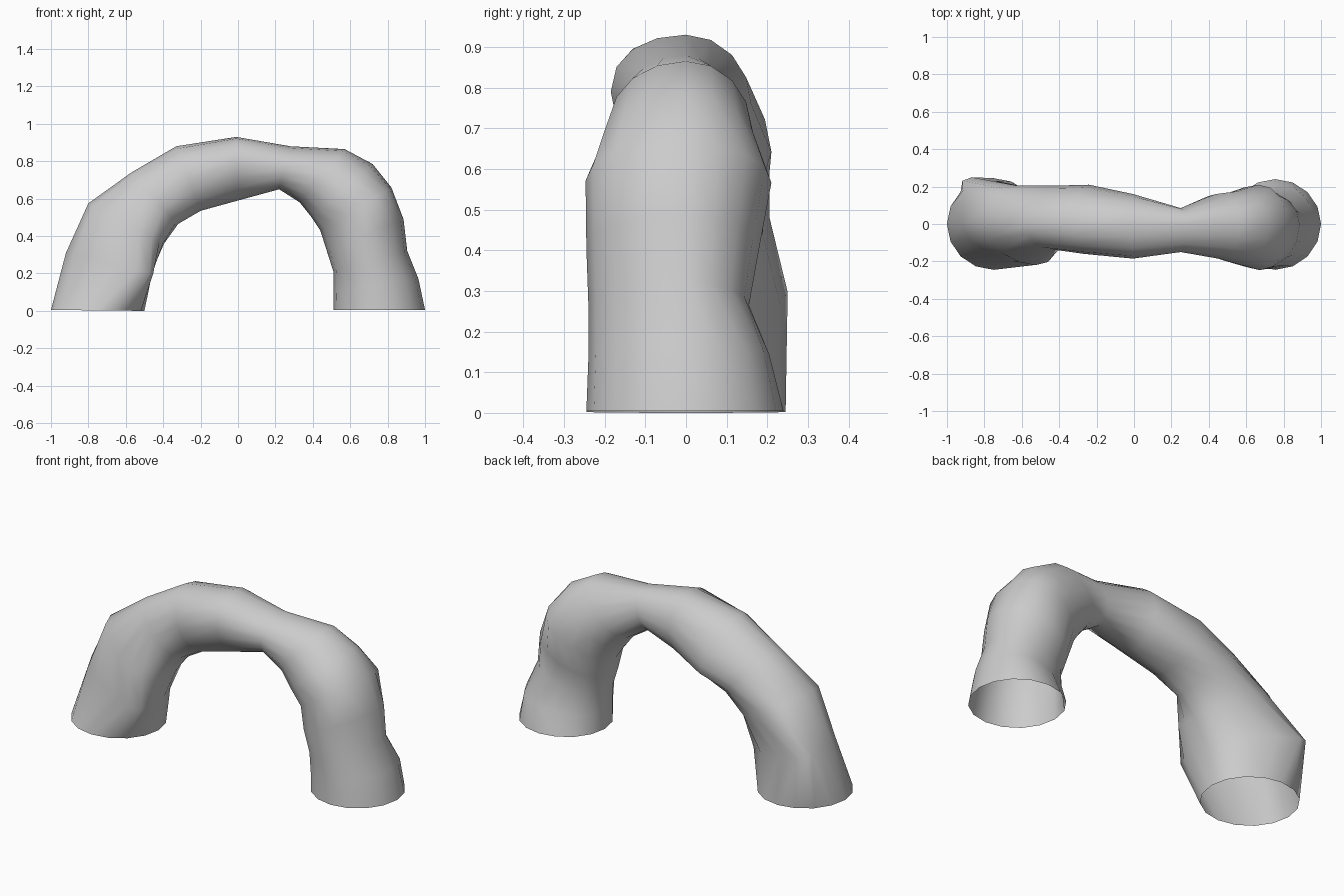
import bpy, bmesh, math
from mathutils import Vector

if "Cube" in bpy.data.objects:
    bpy.data.objects.remove(bpy.data.objects["Cube"])

SIDES = 16
# sections along the arch:
# outer x, z, inner x, z, front depth, back depth, outward shift of front and back
sections = [
    (-1.0, 0.005, -0.50, 0.0, 0.245, 0.245, 0, 0),
    (-0.92, 0.31, -0.465, 0.20, 0.22, 0.25, -0.16, 0.18),
    (-0.80, 0.575, -0.395, 0.36, 0.22, 0.205, -0.08, 0.03),
    (-0.57, 0.74, -0.32, 0.465, 0.135, 0.205, 0, -0.02),
    (-0.33, 0.88, -0.20, 0.535, 0.16, 0.21, 0, -0.07),
    (-0.01, 0.93, 0.0, 0.59, 0.185, 0.16, 0.03, 0),
    (0.28, 0.88, 0.22, 0.65, 0.15, 0.085, 0, 0),
    (0.57, 0.865, 0.33, 0.58, 0.185, 0.16, 0, -0.02),
    (0.72, 0.785, 0.39, 0.505, 0.215, 0.175, 0, 0),
    (0.82, 0.66, 0.44, 0.43, 0.247, 0.21, 0.05, 0.04),
    (0.885, 0.49, 0.475, 0.32, 0.245, 0.18, 0, 0),
    (0.905, 0.32, 0.51, 0.21, 0.24, 0.155, 0, 0),
    (0.965, 0.17, 0.51, 0.10, 0.24, 0.205, 0, 0.05),
    (1.0, 0.005, 0.51, 0.005, 0.245, 0.24, 0, 0),
]

# bent tube, open at both feet
bm = bmesh.new()
rings = []
for ox, oz, ix, iz, front, back, fshift, bshift in sections:
    outer, inner = Vector((ox, 0, oz)), Vector((ix, 0, iz))
    centre, half = (outer + inner) / 2, (outer - inner) / 2
    ring = []
    for k in range(SIDES):
        a = 2 * math.pi * k / SIDES
        c, s = math.cos(a), math.sin(a)
        depth, shift = (back, bshift * s ** 3) if s > 0 else (front, fshift * s * s)
        p = centre + half * c + half.normalized() * shift
        p.y = s * depth
        ring.append(bm.verts.new(p))
    rings.append(ring)
for r0, r1 in zip(rings, rings[1:]):
    for k in range(SIDES):
        n = (k + 1) % SIDES
        bm.faces.new((r0[k], r0[n], r1[n], r1[k]))
bmesh.ops.recalc_face_normals(bm, faces=bm.faces)
# make sure the skin faces outwards
top = max(bm.faces, key=lambda f: f.calc_center_median().z)
if top.normal.z < 0:
    bmesh.ops.reverse_faces(bm, faces=bm.faces)

mesh = bpy.data.meshes.new("arched_tube")
bm.to_mesh(mesh)
bm.free()
mesh.shade_smooth()
tube = bpy.data.objects.new("arched_tube", mesh)
bpy.context.collection.objects.link(tube)
